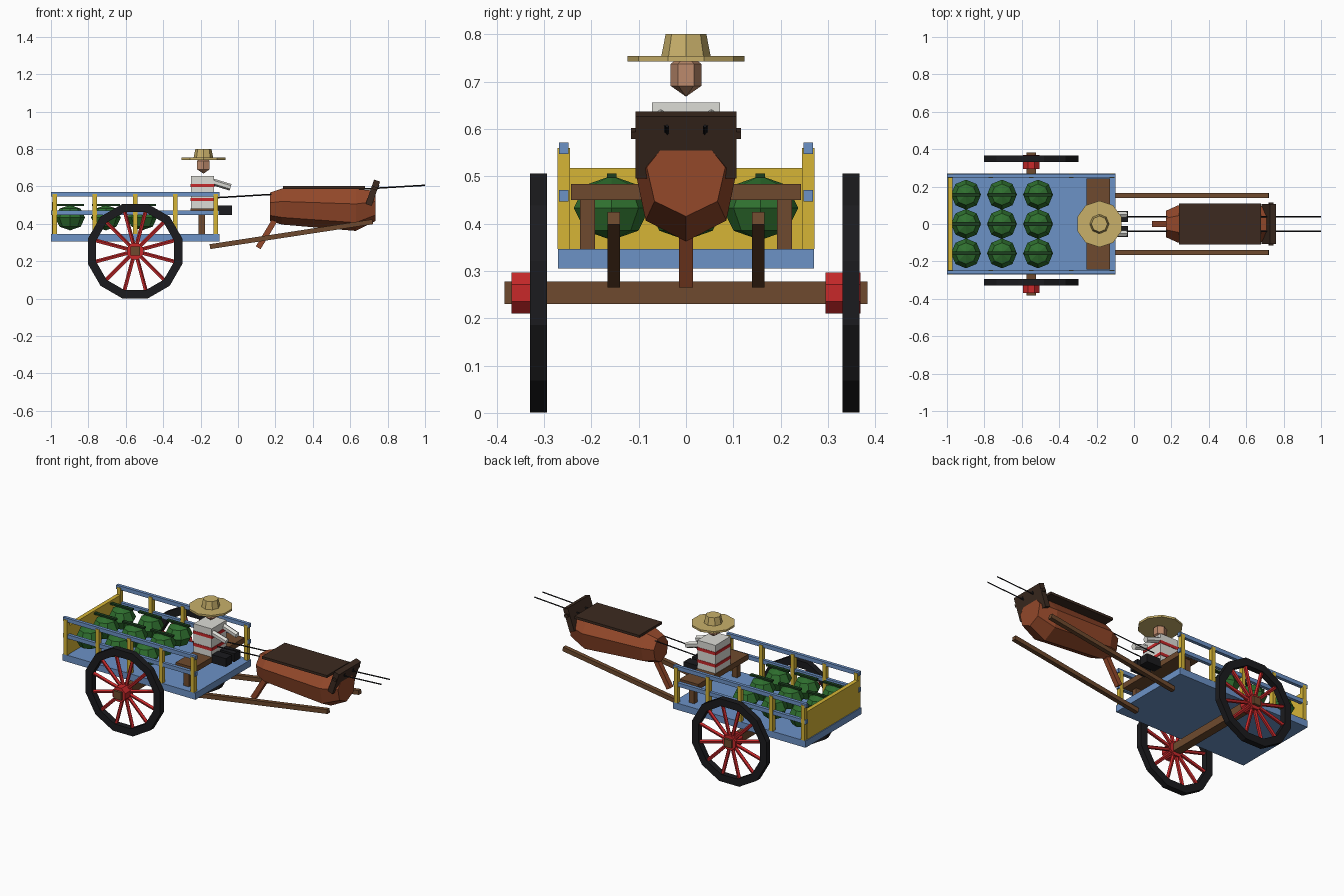
import bpy, bmesh
from math import sin, cos, pi, radians
from mathutils import Vector, Matrix

if "Cube" in bpy.data.objects:
    bpy.data.objects.remove(bpy.data.objects["Cube"])


def mat(name, hexcol):
    m = bpy.data.materials.new(name)
    rgb = [int(hexcol[i:i + 2], 16) / 255 for i in (0, 2, 4)]
    m.diffuse_color = [((c + .055) / 1.055) ** 2.4 if c > .04 else c / 12.92 for c in rgb] + [1]
    m.use_nodes = True
    m.node_tree.nodes["Principled BSDF"].inputs["Base Color"].default_value = m.diffuse_color
    return m


BLUE, YELLOW, RED = mat("blue", "6C92C6"), mat("yellow", "D6B536"), mat("red", "C8282A")
WOOD, BLACK, BROWN = mat("wood", "6E4A2E"), mat("black", "1B1B1E"), mat("dark_brown", "3C2A20")
HIDE, GREEN, STRIPE = mat("hide", "93482A"), mat("green", "2F702F"), mat("dark_green", "1C3F1E")
SKIN, STRAW, SHIRT = mat("skin", "BC8A6C"), mat("straw", "C8B06A"), mat("shirt", "DCDCD6")


def add(name, bm, m):
    bmesh.ops.recalc_face_normals(bm, faces=bm.faces)
    me = bpy.data.meshes.new(name)
    bm.to_mesh(me)
    bm.free()
    ob = bpy.data.objects.new(name, me)
    me.materials.append(m)
    bpy.context.collection.objects.link(ob)
    return ob


def box(name, m, x, y, z, tilt=0):
    """Box from (min, max) ranges, tilted about y round its centre."""
    bm = bmesh.new()
    c = Vector([sum(r) / 2 for r in (x, y, z)])
    size = [r[1] - r[0] for r in (x, y, z)]
    bmesh.ops.create_cube(bm, size=1, matrix=Matrix.Translation(c)
                          @ Matrix.Rotation(tilt, 4, 'Y') @ Matrix.Diagonal((*size, 1)))
    return add(name, bm, m)


def rod(name, m, a, b, r, n=4, r2=None, turn=0):
    """Prism or cone between two points."""
    a, b = Vector(a), Vector(b)
    d = b - a
    mx = (Matrix.Translation((a + b) / 2) @ d.to_track_quat('Z', 'Y').to_matrix().to_4x4()
          @ Matrix.Rotation(turn, 4, 'Z'))
    bm = bmesh.new()
    bmesh.ops.create_cone(bm, cap_ends=True, segments=n, radius1=r,
                          radius2=r if r2 is None else r2, depth=d.length, matrix=mx)
    return add(name, bm, m)


def ball(name, m, c, r, n, rings):
    bm = bmesh.new()
    bmesh.ops.create_uvsphere(bm, u_segments=n, v_segments=rings, radius=1,
                              matrix=Matrix.Translation(c) @ Matrix.Diagonal((*r, 1)))
    return add(name, bm, m)


def loft(name, m, rings, closed=False):
    """Skin a list of point rings; closed joins last ring to first."""
    bm = bmesh.new()
    vs = [[bm.verts.new(p) for p in ring] for ring in rings]
    n = len(rings[0])
    pairs = list(zip(vs, vs[1:])) + ([(vs[-1], vs[0])] if closed else [])
    for p, q in pairs:
        for i in range(n):
            j = (i + 1) % n
            bm.faces.new((p[i], p[j], q[j], q[i]))
    if not closed:
        bm.faces.new(vs[0])
        bm.faces.new(vs[-1])
    return add(name, bm, m)


# cart bed, tailboard, axle
box("bed", BLUE, (-1, -.1), (-.27, .27), (.305, .346))
box("tailboard", YELLOW, (-.995, -.97), (-.25, .25), (.346, .517))
box("axle", WOOD, (-.575, -.525), (-.383, .383), (.23, .278))

# side rails and posts, shafts, seat legs
for s, side in ((-1, "right"), (1, "left")):
    for z in (.459, .559):
        box(f"rail_{side}", BLUE, (-1, -.1), (s * .258 - .01, s * .258 + .01), (z - .012, z + .012))
    for i in range(5):
        x = -.98 + i * .215
        box(f"post_{side}", YELLOW, (x - .012, x + .012),
            (s * .258 - .013, s * .258 + .013), (.346, .56))
    rod(f"shaft_{side}", WOOD, (-.15, s * .153, .278), (.72, s * .153, .411), .0185, turn=pi / 4)
    box(f"seat_leg_{side}", WOOD, (-.212, -.177), (s * .208 - .016, s * .208 + .016), (.346, .45))
box("seat", WOOD, (-.253, -.127), (-.243, .243), (.45, .483))

# wheels
cx, cz = -.55, .2535
for yc, hub_y, side in ((-.312, -.332, "right"), (.349, .332, "left")):
    rings = []
    for i in range(12):
        a = radians(15 + 30 * i)
        rings.append([(cx + r * cos(a), yc + y, cz + r * sin(a))
                      for r, y in ((.216, -.018), (.2615, -.018), (.2615, .018), (.216, .018))])
        rod(f"spoke_{side}", RED, (cx + .03 * cos(a), yc, cz + .03 * sin(a)),
            (cx + .222 * cos(a), yc, cz + .222 * sin(a)), .011, 5)
    loft(f"tyre_{side}", BLACK, rings, closed=True)
    rod(f"hub_{side}", RED, (cx, hub_y - .037, cz), (cx, hub_y + .037, cz), .047, 8, turn=pi / 8)

# melons with a dark stripe on top
for x in (-.898, -.706, -.513):
    for y in (-.157, 0, .157):
        ball("melon", GREEN, (x, y, .433), (.08, .08, .068), 8, 4)
        box("melon_stripe", STRIPE, (x - .075, x + .075), (y - .01, y + .01), (.496, .506))

# driver
box("torso", SHIRT, (-.25, -.128), (-.072, .072), (.483, .656))
for z in (.53, .605):
    box("shirt_stripe", RED, (-.253, -.125), (-.074, .074), (z - .009, z + .009))
for s in (-1, 1):
    rod("arm", SHIRT, (-.18, s * .055, .638), (-.04, s * .05, .595), .018, 6)
    box("leg", BLACK, (-.135, -.033), (s * .04 - .03, s * .04 + .03), (.447, .498))
    rod("rein", BLACK, (-.11, s * .04, .54), (1, s * .04, .606), .004, 4)
hx = -.185
ball("head", SKIN, (hx, 0, .714), (.045, .038, .046), 6, 3)
rod("hat_brim", STRAW, (hx, 0, .742), (hx, 0, .754), .124, 10)
rod("hat_crown", STRAW, (hx, 0, .754), (hx, 0, .8), .052, 8, .043)

# animal body: seven-sided barrel, point down
sections = ((.17, .495, .072, .08), (.235, .497, .102, .101),
            (.63, .48, .109, .118), (.735, .5, .085, .085))
loft("body", HIDE, [[(x, ry * sin(2 * pi * k / 7), zc - rz * cos(2 * pi * k / 7))
                     for k in range(7)] for x, zc, ry, rz in sections])
box("blanket", BROWN, (.24, .68), (-.11, .11), (.586, .601))
rod("tail", HIDE, (.108, 0, .272), (.2, 0, .425), .021, turn=pi / 4)

# animal head plate with eyes and ears
tilt = radians(19)
box("head_plate", BROWN, (.704, .738), (-.107, .107), (.497, .635), tilt)
for s in (-1, 1):
    box("eye", BLACK, (.742, .754), (s * .042 - .004, s * .042 + .004), (.594, .608), tilt)
    box("ear", BROWN, (.72, .745), (s * .11 - .006, s * .11 + .006), (.582, .598), tilt)
